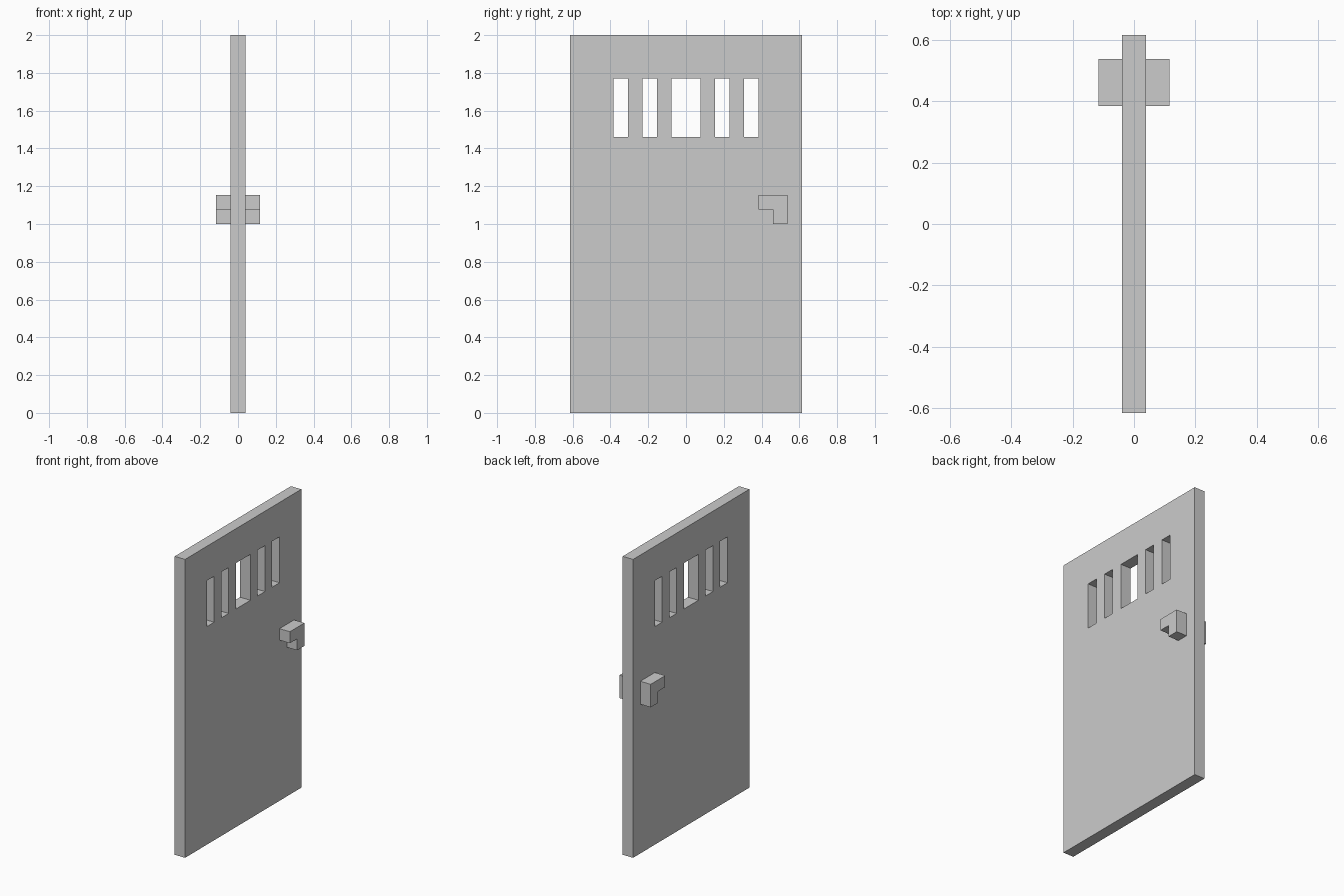
import bpy, bmesh

if "Cube" in bpy.data.objects:
    bpy.data.objects.remove(bpy.data.objects["Cube"])

U = 2 / 26  # modelling unit: the door is 26 units tall


def extrude_profile(name, points, x0, x1):
    """Solid from a (y, z) outline in units, extruded from x0 to x1."""
    bm = bmesh.new()
    face = bm.faces.new([bm.verts.new((x0 * U, y * U, z * U)) for y, z in points])
    ext = bmesh.ops.extrude_face_region(bm, geom=[face])
    verts = [g for g in ext["geom"] if isinstance(g, bmesh.types.BMVert)]
    bmesh.ops.translate(bm, verts=verts, vec=((x1 - x0) * U, 0, 0))
    bmesh.ops.recalc_face_normals(bm, faces=bm.faces)
    mesh = bpy.data.meshes.new(name)
    bm.to_mesh(mesh)
    bm.free()
    obj = bpy.data.objects.new(name, mesh)
    bpy.context.collection.objects.link(obj)
    return obj


def rect(y0, y1, z0, z1):
    return [(y0, z0), (y1, z0), (y1, z1), (y0, z1)]


# Door panel
door = extrude_profile("door_panel", rect(-8, 8, 0, 26), -0.5, 0.5)

# Five window slots, the middle one double width
for y0, y1 in [(-5, -4), (-3, -2), (-1, 1), (2, 3), (4, 5)]:
    cutter = extrude_profile("window_cutter", rect(y0, y1, 19, 23), -1, 1)
    cutter.hide_render = True
    mod = door.modifiers.new("window", 'BOOLEAN')
    mod.operation = 'DIFFERENCE'
    mod.solver = 'EXACT'
    mod.object = cutter
    bpy.context.view_layer.objects.active = door
    bpy.ops.object.modifier_apply(modifier=mod.name)
    bpy.data.objects.remove(cutter)

# L-shaped handle on each face
handle = [(5, 15), (5, 14), (6, 14), (6, 13), (7, 13), (7, 15)]
for name, side in (("handle_right", 1), ("handle_left", -1)):
    extrude_profile(name, handle, 0.5 * side, 1.5 * side)
